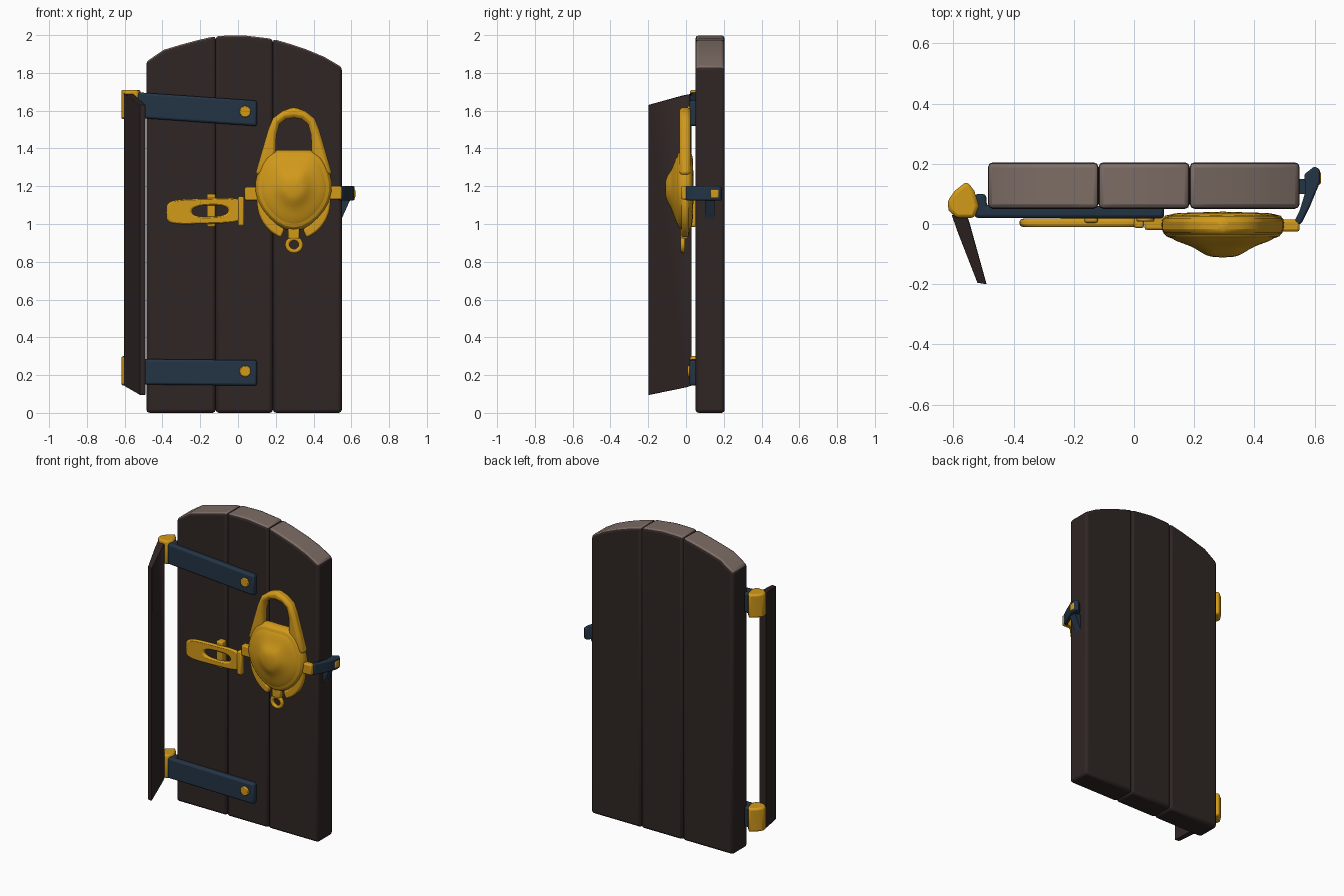
import bpy, bmesh, math

if "Cube" in bpy.data.objects:
    bpy.data.objects.remove(bpy.data.objects["Cube"])

def material(name, rgb):
    m = bpy.data.materials.new(name)
    m.diffuse_color = (*rgb, 1)
    m.use_nodes = True
    m.node_tree.nodes["Principled BSDF"].inputs["Base Color"].default_value = m.diffuse_color
    return m

WOOD = material("dark_wood", (0.029, 0.019, 0.018))
PALE = material("pale_end_grain", (0.205, 0.152, 0.13))
BLUE = material("blue_iron", (0.017, 0.034, 0.06))
GOLD = material("gold_metal", (0.64, 0.32, 0.01))

def finish(name, bm, mats, bevel=0.0, seg=2):
    bmesh.ops.recalc_face_normals(bm, faces=bm.faces)
    me = bpy.data.meshes.new(name)
    bm.to_mesh(me)
    bm.free()
    ob = bpy.data.objects.new(name, me)
    bpy.context.collection.objects.link(ob)
    for m in mats:
        me.materials.append(m)
    if bevel:
        b = ob.modifiers.new("bevel", "BEVEL")
        b.width, b.segments = bevel, seg
        b.limit_method, b.angle_limit = "ANGLE", math.radians(40)
    bpy.ops.object.select_all(action="DESELECT")
    ob.select_set(True)
    bpy.context.view_layer.objects.active = ob
    bpy.ops.object.shade_smooth_by_angle(angle=math.radians(40))
    return ob

def prism(name, pts, axis, lo, hi, mat, bevel=0.0):
    """Outline in (x,z) swept along y, or in (x,y) swept along z."""
    bm = bmesh.new()
    put = (lambda p, t: (p[0], t, p[1])) if axis == "y" else (lambda p, t: (p[0], p[1], t))
    a, b = [[bm.verts.new(put(p, t)) for p in pts] for t in (lo, hi)]
    bm.faces.new(a)
    bm.faces.new(b[::-1])
    n = len(pts)
    for i in range(n):
        j = (i + 1) % n
        bm.faces.new((a[i], b[i], b[j], a[j]))
    mats = mat if isinstance(mat, list) else [mat]
    if len(mats) > 1:                       # upward faces take the second colour
        bmesh.ops.recalc_face_normals(bm, faces=bm.faces)
        for f in bm.faces:
            if f.normal.z > 0.6:
                f.material_index = 1
    return finish(name, bm, mats, bevel)

def box(name, x0, x1, y0, y1, z0, z1, mat, bevel=0.008):
    return prism(name, [(x0, z0), (x1, z0), (x1, z1), (x0, z1)], "y", y0, y1, mat, bevel)

def band(name, outer, inner, y0, y1, closed, bevel=0.01):
    """Flat strip between two (x,z) paths, with thickness in y."""
    bm = bmesh.new()
    rows = [[bm.verts.new((x, y, z)) for x, z in path]
            for path, y in ((outer, y0), (inner, y0), (inner, y1), (outer, y1))]
    n = len(outer)
    for i in range(n if closed else n - 1):
        j = (i + 1) % n
        for k in range(4):
            a, b = rows[k], rows[(k + 1) % 4]
            bm.faces.new((a[i], a[j], b[j], b[i]))
    if not closed:
        bm.faces.new([r[0] for r in rows])
        bm.faces.new([r[-1] for r in rows][::-1])
    return finish(name, bm, [GOLD], bevel)

def arc(cx, cz, a, b, p=2, start=0, end=360, n=32):
    """Points on a superellipse."""
    out = []
    for i in range(n):
        t = math.radians(start + (end - start) * i / (n if end - start == 360 else n - 1))
        c, s = math.cos(t), math.sin(t)
        out.append((cx + a * math.copysign(abs(c) ** (2 / p), c),
                    cz + b * math.copysign(abs(s) ** (2 / p), s)))
    return out

# door planks with an arched top
ARCH = [(-0.485, 1.86), (-0.40, 1.92), (-0.25, 1.965), (-0.12, 1.995), (0.02, 2.0),
        (0.185, 1.98), (0.32, 1.94), (0.44, 1.895), (0.55, 1.83)]
for name, x0, x1 in (("left", -0.485, -0.118), ("middle", -0.118, 0.185), ("right", 0.185, 0.55)):
    def top(x):
        for (xa, za), (xb, zb) in zip(ARCH, ARCH[1:]):
            if x <= xb + 1e-6:
                return za + (zb - za) * (x - xa) / (xb - xa)
    crest = [(x1 + (x0 - x1) * i / 4, top(x1 + (x0 - x1) * i / 4)) for i in range(5)]
    prism(name + "_plank", [(x0, 0), (x1, 0)] + crest, "y", 0.05, 0.205, [WOOD, PALE], 0.017)

# angled jamb plate on the hinge side
bm = bmesh.new()
for x, y, z0, z1 in ((-0.605, 0.03, 0.145, 1.69), (-0.555, 0.03, 0.145, 1.69),
                     (-0.588, -0.02, 0.135, 1.68), (-0.545, 0.0, 0.135, 1.68),
                     (-0.52, -0.195, 0.095, 1.63), (-0.49, -0.2, 0.095, 1.63)):
    bm.verts.new((x, y, z0))
    bm.verts.new((x, y, z1))
bmesh.ops.convex_hull(bm, input=bm.verts)
finish("jamb_plate", bm, [WOOD], 0.006)

# hinges: strap, knuckle and bolt
STRAP = [(-0.53, 0.02), (0.1, 0.018), (0.1, 0.06), (-0.49, 0.06), (-0.49, 0.1), (-0.53, 0.1)]
KNUCKLE = [(-0.62, 0.075), (-0.595, 0.11), (-0.555, 0.142), (-0.53, 0.11), (-0.515, 0.06),
           (-0.53, 0.02), (-0.59, 0.02), (-0.615, 0.045)]
for name, z0, z1, slope, bolt in (("upper", 1.56, 1.695, -0.07, 1.595), ("lower", 0.15, 0.285, -0.01, 0.22)):
    strap = prism(name + "_hinge_strap", STRAP, "z", z0, z1, BLUE, 0.012)
    for v in strap.data.vertices:
        v.co.z += slope * (v.co.x + 0.5)
    prism(name + "_hinge_knuckle", KNUCKLE, "z", z0 - 0.005, z1 + 0.015, GOLD, 0.012)
    prism(name + "_hinge_bolt", arc(0.038, bolt, 0.03, 0.03, n=16), "y", 0.008, 0.03, GOLD, 0.005)

# padlock body: rings of one outline, shrinking toward the front boss
HALF = [(0.0, 1.385), (0.09, 1.395), (0.15, 1.365), (0.19, 1.28), (0.212, 1.17),
        (0.17, 1.07), (0.09, 0.99), (0.0, 0.955)]
OUTLINE = HALF + [(-x, z) for x, z in HALF[-2:0:-1]]
CX, CZ = 0.295, 1.19
bm = bmesh.new()
rings = []
for s, y in ((0.93, 0.042), (1.02, 0.015), (1.02, -0.02), (0.93, -0.045), (0.84, -0.045),
             (0.80, -0.056), (0.5, -0.074), (0.36, -0.095), (0.2, -0.112)):
    rings.append([bm.verts.new((CX + x * s, y, CZ + (z - CZ) * s)) for x, z in OUTLINE])
n = len(OUTLINE)
for a, b in zip(rings, rings[1:]):
    for i in range(n):
        bm.faces.new((a[i], a[(i + 1) % n], b[(i + 1) % n], b[i]))
bm.faces.new(rings[0])
bm.faces.new(rings[-1][::-1])
body = finish("padlock_body", bm, [GOLD])
body.modifiers.new("round", "SUBSURF").levels = 1

# shackle loop
OUT = [(0.205, 1.26), (0.17, 1.38), (0.135, 1.5), (0.11, 1.56), (0.06, 1.598), (0.0, 1.62)]
INN = [(0.10, 1.26), (0.095, 1.38), (0.092, 1.47), (0.075, 1.53), (0.042, 1.555), (0.0, 1.562)]
loops = [[(CX - x, z) for x, z in h] + [(CX + x, z) for x, z in h[-2::-1]] for h in (OUT, INN)]
band("padlock_shackle", loops[0], loops[1], -0.035, 0.025, False, 0.018)

# lower rim, pendant ring and its neck
for name, s, e in (("left", 168, 250), ("right", 290, 372)):
    band(name + "_lower_rim", arc(0.295, 1.12, 0.195, 0.205, start=s, end=e, n=12),
         arc(0.295, 1.12, 0.14, 0.155, start=s, end=e, n=12), -0.025, 0.015, False)
band("pendant_ring", arc(0.297, 0.89, 0.048, 0.045, n=20), arc(0.297, 0.89, 0.024, 0.022, n=20),
     -0.028, -0.004, True, 0.008)
box("pendant_neck", 0.265, 0.325, -0.03, 0.01, 0.92, 0.985, GOLD)

# slotted hasp with its staple
hasp = band("hasp", arc(-0.175, 1.068, 0.205, 0.068, 4.5), arc(-0.148, 1.068, 0.095, 0.03, 2.6),
            -0.01, 0.018, True, 0.01)
for v in hasp.data.vertices:
    v.co.z += 0.03 * (v.co.x + 0.175)
box("hasp_staple", -0.165, -0.12, 0.004, 0.055, 0.985, 1.16, GOLD)
box("hasp_end_cap", 0.0, 0.033, -0.014, 0.02, 0.99, 1.145, GOLD)

# side lugs of the padlock
box("left_lug", 0.035, 0.13, -0.02, 0.025, 1.125, 1.195, GOLD)
box("right_lug", 0.46, 0.55, -0.025, 0.015, 1.13, 1.2, GOLD)

# latch wrapped around the door edge
LATCH = [(0.525, -0.005), (0.555, 0.0), (0.585, 0.06), (0.618, 0.14), (0.618, 0.18),
         (0.6, 0.192), (0.565, 0.165), (0.57, 0.11), (0.55, 0.045)]
prism("edge_latch", LATCH, "z", 1.125, 1.2, BLUE, 0.007)
prism("edge_latch_wedge", [(0.55, 1.03), (0.595, 1.13), (0.55, 1.13)], "y", 0.1, 0.15, BLUE)
box("edge_latch_bolt", 0.6, 0.621, 0.13, 0.175, 1.135, 1.185, GOLD)
